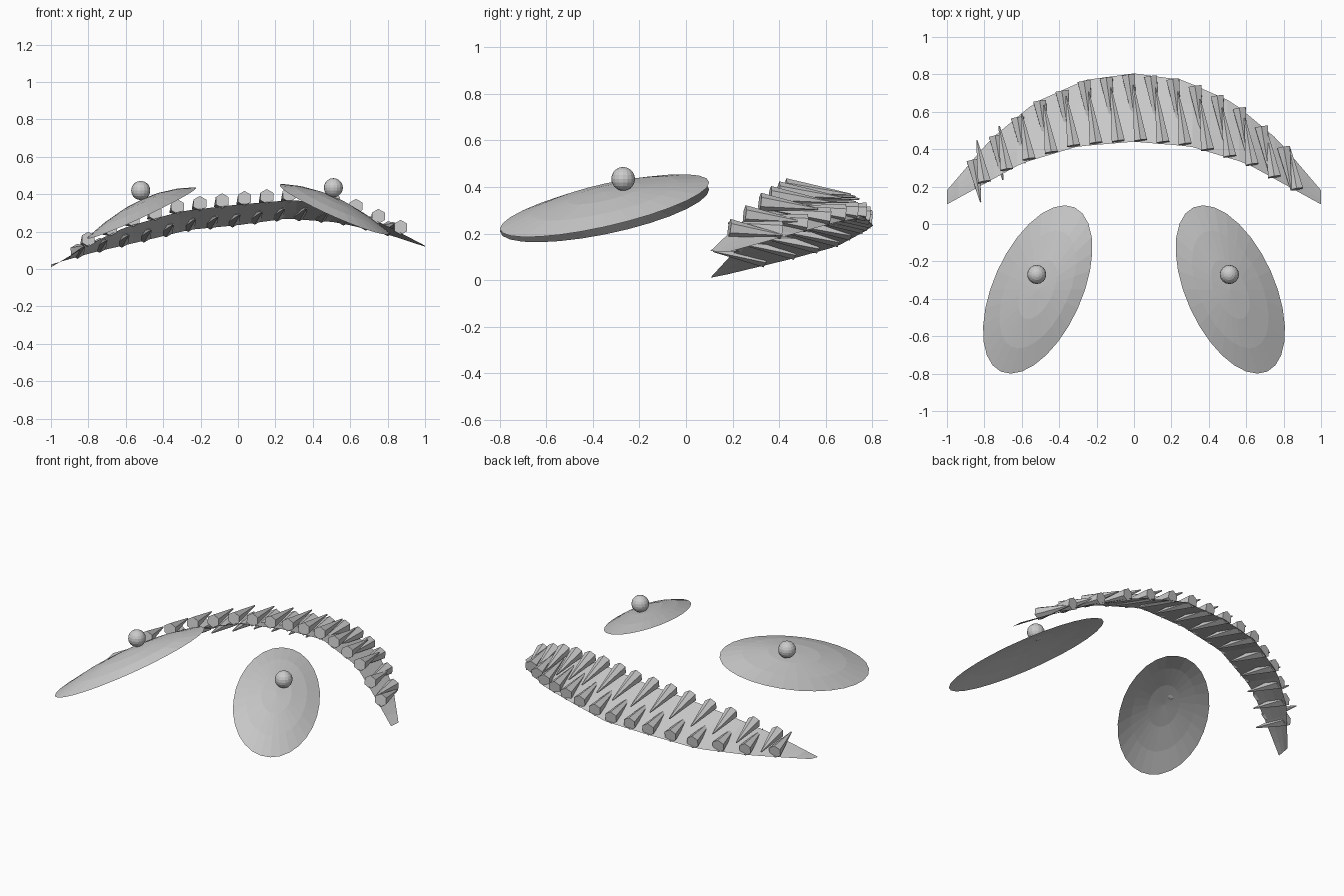
import bpy, bmesh, math
from mathutils import Vector

if "Cube" in bpy.data.objects:
    bpy.data.objects.remove(bpy.data.objects["Cube"])

grey = bpy.data.materials.new("plain_grey")
grey.diffuse_color = (0.6, 0.6, 0.6, 1)
grey.use_nodes = True
grey.node_tree.nodes["Principled BSDF"].inputs["Base Color"].default_value = grey.diffuse_color


def finish(name, bm):
    me = bpy.data.meshes.new(name)
    bm.to_mesh(me)
    bm.free()
    me.materials.append(grey)
    ob = bpy.data.objects.new(name, me)
    bpy.context.collection.objects.link(ob)
    return ob


def lerp(table, x):
    """Piecewise linear lookup in a list of (x, value...) rows."""
    for a, b in zip(table, table[1:]):
        if x <= b[0] + 1e-9:
            t = (x - a[0]) / (b[0] - a[0])
            return Vector((x, *(p + (q - p) * t for p, q in zip(a[1:], b[1:]))))


def eye(name, side, z, slope_in, slope_back, dome):
    """Tilted, gently domed oval sheet."""
    bm = bmesh.new()
    n = 28

    def point(r, a):
        dy = 0.45 * r * math.cos(a)
        dx = -0.145 * r * math.cos(a) + 0.254 * r * math.sin(a)
        h = z - slope_in * dx + slope_back * dy + dome * (1 - r * r)
        return bm.verts.new((side * (0.515 + dx), -0.35 + dy, h))

    top = point(0, 0)
    rings = [[point(r, i * math.tau / n) for i in range(n)] for r in (0.35, 0.7, 1)]
    for i in range(n):
        j = (i + 1) % n
        bm.faces.new((top, rings[0][j], rings[0][i]))
        for a, b in zip(rings, rings[1:]):
            bm.faces.new((a[i], a[j], b[j], b[i]))
    bmesh.ops.recalc_face_normals(bm, faces=bm.faces)
    if sum(f.normal.z for f in bm.faces) < 0:
        bmesh.ops.reverse_faces(bm, faces=bm.faces)
    return finish(name, bm)


def pupil(name, loc):
    bm = bmesh.new()
    bmesh.ops.create_uvsphere(bm, u_segments=16, v_segments=10, radius=0.051)
    bmesh.ops.translate(bm, verts=bm.verts, vec=loc)
    return finish(name, bm)


def tooth(name, base, tip):
    """Six sided spike from its wide base to its tip."""
    bm = bmesh.new()
    axis = Vector(tip) - Vector(base)
    bmesh.ops.create_cone(bm, cap_ends=True, segments=6, radius1=0.04,
                          radius2=0.004, depth=axis.length)
    bmesh.ops.rotate(bm, verts=bm.verts, matrix=axis.to_track_quat('Z', 'Y').to_matrix())
    bmesh.ops.translate(bm, verts=bm.verts, vec=(Vector(base) + Vector(tip)) / 2)
    return finish(name, bm)


# Eyes and pupils
eye("left_eye", -1, 0.30, 0.41, 0.067, 0.07)
eye("right_eye", 1, 0.32, 0.36, 0.105, 0.06)
pupil("left_pupil", (-0.52, -0.27, 0.42))
pupil("right_pupil", (0.51, -0.27, 0.435))

# Mouth edges as (x, y, z): low rim at the back, high rim at the front
outer = [(-1, .18, .025), (-.77, .45, .09), (-.53, .65, .145), (-.26, .77, .21),
         (0, .805, .235), (.26, .77, .27), (.53, .65, .25), (.77, .45, .195), (1, .18, .12)]
inner = [(-1, .105, .01), (-.8, .215, .13), (-.6, .325, .225), (-.3, .415, .31),
         (0, .44, .345), (.3, .415, .37), (.6, .325, .32), (.8, .215, .23), (1, .105, .125)]

bm = bmesh.new()
columns = []
for i in range(33):
    x = -1 + i / 16
    lo, hi = lerp(outer, x), lerp(inner, x)
    columns.append([bm.verts.new(hi.lerp(lo, t / 3)) for t in range(4)])
for a, b in zip(columns, columns[1:]):
    for k in range(3):
        bm.faces.new((a[k], b[k], b[k + 1], a[k + 1]))
finish("mouth_band", bm)

# Two facing rows of teeth
for i in range(15):
    x = -0.86 + i * 0.1186
    length = 0.3 - 0.09 * abs(x)
    b = lerp(outer, x) + Vector((0, -0.005, 0.03))
    tooth(f"back_tooth_{i + 1}", b, b + Vector((0.04, -length, 0.03)))
    x = -0.8 + i * 0.1193
    b = lerp(inner, x) + Vector((0, 0.01, 0.03))
    tooth(f"front_tooth_{i + 1}", b, b + Vector((-0.04, length, -0.03)))
